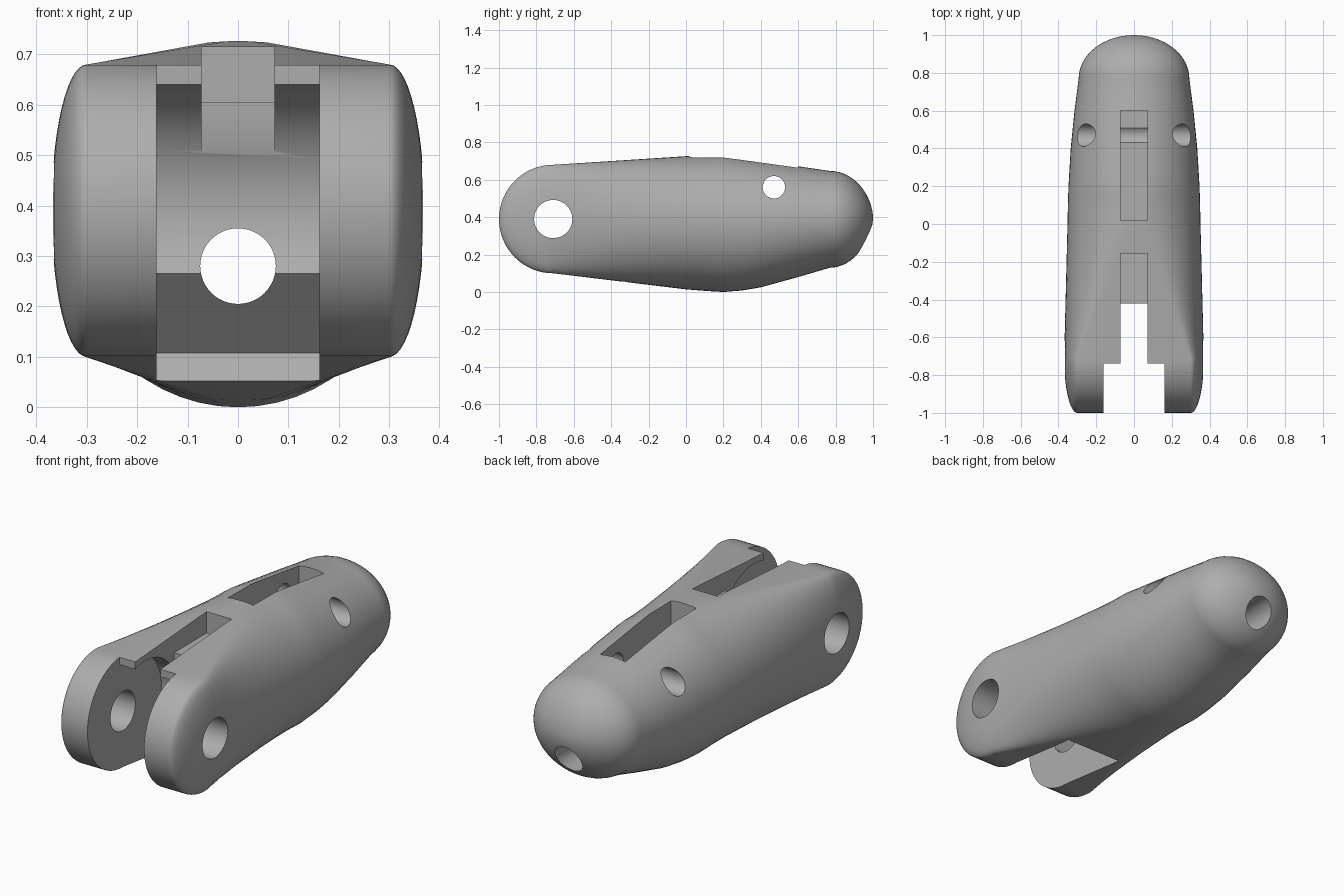
import bpy, bmesh, math
from mathutils import Matrix

if "Cube" in bpy.data.objects:
    bpy.data.objects.remove(bpy.data.objects["Cube"], do_unlink=True)

grey = bpy.data.materials.new("plain_grey")
grey.use_nodes = True
colour = (0.42, 0.42, 0.42, 1)
grey.diffuse_color = colour
grey.node_tree.nodes["Principled BSDF"].inputs["Base Color"].default_value = colour

HINGE_Y, HINGE_Z, HINGE_R = -0.71, 0.39, 0.29
TIP_Y = 0.77
HALF = 28   # points down each side of a section

# Body sections: y, top, bottom, half width, half width of the flat top
KEYS = [(HINGE_Y, 0.68, 0.10, 0.37, 0.30),
        (0.0, 0.726, 0.014, 0.352, 0.02),
        (0.1, 0.727, 0.006, 0.35, 0),
        (0.2, 0.727, 0.0, 0.347, 0),
        (0.3, 0.714, 0.008, 0.341, 0),
        (0.4, 0.70, 0.025, 0.335, 0),
        (0.6, 0.672, 0.08, 0.315, 0),
        (TIP_Y, 0.647, 0.13, 0.293, 0)]


def add_object(name, bm):
    bmesh.ops.recalc_face_normals(bm, faces=bm.faces)
    mesh = bpy.data.meshes.new(name)
    bm.to_mesh(mesh)
    bm.free()
    mesh.materials.append(grey)
    obj = bpy.data.objects.new(name, mesh)
    bpy.context.collection.objects.link(obj)
    return obj


def section(y, top, bottom, width, flat):
    mid, h = (top + bottom) / 2, (top - bottom) / 2
    side = []
    for k in range(HALF + 1):
        a = math.pi * k / HALF
        side.append((flat + (width - flat) * math.sin(a), y, mid + h * math.cos(a)))
    return side


def hinge_section(y):
    # slice through the barrel-faced round end
    d = y - HINGE_Y
    h = math.sqrt(max(0, HINGE_R ** 2 - d * d))
    side = []
    for k in range(HALF + 1):
        z = h * math.cos(math.pi * k / HALF)
        r2 = (d * d + z * z) / HINGE_R ** 2
        side.append((0.30 + 0.07 * math.sqrt(max(0, 1 - r2)), y, HINGE_Z + z))
    return side


def build_body():
    sides = [hinge_section(HINGE_Y - HINGE_R * math.cos(math.pi / 2 * i / 16))
             for i in range(16)]
    for a, b in zip(KEYS, KEYS[1:]):
        steps = 6 if a is KEYS[0] else 2
        for i in range(steps):
            f = i / steps
            sides.append(section(*[p + (q - p) * f for p, q in zip(a, b)]))
    # domed tip
    for i in range(17):
        s = math.pi / 2 * i / 16
        f = max(0, math.cos(s)) if i < 16 else 0
        sides.append(section(TIP_Y + (1 - TIP_Y) * math.sin(s),
                             0.395 + 0.252 * f ** 1.1,
                             0.395 - 0.265 * f ** 1.2, 0.293 * f, 0))
    bm = bmesh.new()
    rings = [[bm.verts.new(p) for p in side + [(-x, y, z) for x, y, z in reversed(side)]]
             for side in sides]
    n = len(rings[0])
    for r, s in zip(rings, rings[1:]):
        for k in range(n):
            m = (k + 1) % n
            bm.faces.new((r[k], r[m], s[m], s[k]))
    bmesh.ops.remove_doubles(bm, verts=bm.verts, dist=1e-5)
    return add_object("finger_segment", bm)


body = build_body()


def cut(cutter):
    cutter.hide_render = True
    mod = body.modifiers.new("cut", 'BOOLEAN')
    mod.operation = 'DIFFERENCE'
    mod.solver = 'EXACT'
    mod.object = cutter
    bpy.context.view_layer.objects.active = body
    bpy.ops.object.modifier_apply(modifier=mod.name)
    bpy.data.objects.remove(cutter, do_unlink=True)


def prism(name, half_width, outline):
    # side outline of (y, z) points, extruded across x
    bm = bmesh.new()
    face = bm.faces.new([bm.verts.new((-half_width, y, z)) for y, z in outline])
    new = bmesh.ops.extrude_face_region(bm, geom=[face])["geom"]
    bmesh.ops.translate(bm, vec=(2 * half_width, 0, 0),
                        verts=[v for v in new if isinstance(v, bmesh.types.BMVert)])
    return add_object(name, bm)


def box(name, half_width, y0, y1, z0, z1):
    return prism(name, half_width, [(y0, z0), (y1, z0), (y1, z1), (y0, z1)])


def hole(name, axis, radius, centre):
    bm = bmesh.new()
    turn = Matrix.Rotation(math.pi / 2, 4, 'Y' if axis == 'X' else 'X')
    bmesh.ops.create_cone(bm, cap_ends=True, segments=48, radius1=radius, radius2=radius,
                          depth=3, matrix=Matrix.Translation(centre) @ turn)
    return add_object(name, bm)


# Hinge fork: open front, concave back and folding clearance underneath
arc_y, arc_z, arc_r = -0.656, 0.39, 0.263
start, end = math.asin(-0.125 / arc_r), math.pi - math.asin(0.25 / arc_r)
arc = [(arc_y + arc_r * math.cos(start + (end - start) * i / 32),
        arc_z + arc_r * math.sin(start + (end - start) * i / 32)) for i in range(33)]
cut(prism("fork_cutter", 0.162,
          [(-1.2, -0.1), (-0.42, -0.1), (-0.31, 0.053), (-0.275, 0.108)]
          + arc + [(-0.74, 1), (-1.2, 1)]))

# Cord channel behind the fork, stepped, and the slot on top
cut(prism("channel_cutter", 0.072,
          [(-0.8, 0.45), (-0.42, 0.45), (-0.42, 0.605), (-0.155, 0.605),
           (-0.155, 1), (-0.8, 1)]))
cut(box("slot_cutter", 0.072, 0.02, 0.6, 0.515, 1))

# Round holes: hinge pin, cross pin, lengthwise bore
cut(hole("hinge_hole", 'X', 0.102, (0, HINGE_Y, HINGE_Z)))
cut(hole("cross_hole", 'X', 0.06, (0, 0.47, 0.56)))
cut(hole("long_bore", 'Y', 0.075, (0, 0, 0.28)))

bpy.ops.object.select_all(action='DESELECT')
body.select_set(True)
bpy.context.view_layer.objects.active = body
bpy.ops.object.shade_smooth_by_angle(angle=math.radians(30))
